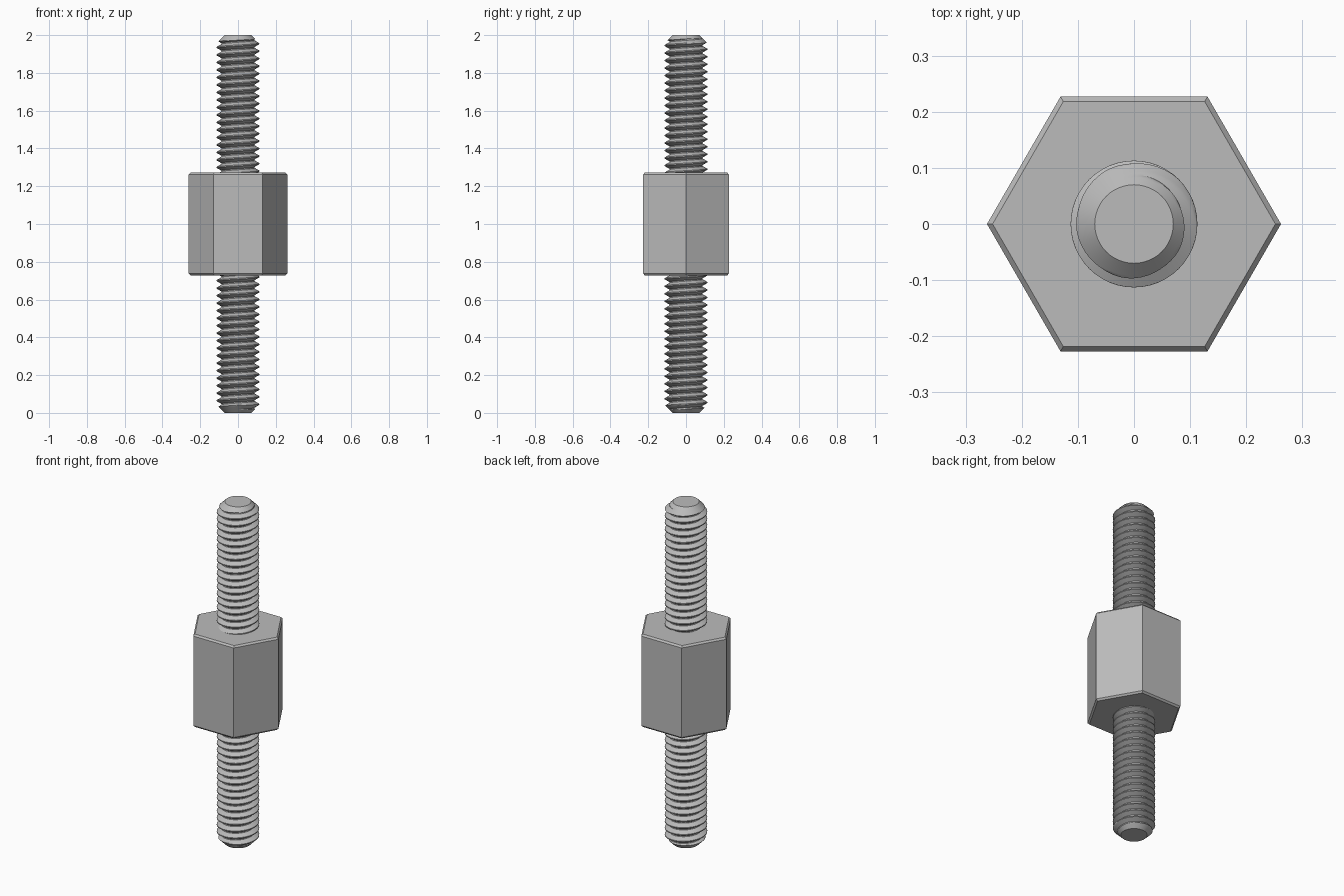
import bpy, bmesh, math

cube = bpy.data.objects.get("Cube")
if cube:
    bpy.data.objects.remove(cube, do_unlink=True)

steel = bpy.data.materials.new("steel_grey")
steel.use_nodes = True
GREY = (0.5, 0.5, 0.5, 1)
steel.diffuse_color = GREY
steel.node_tree.nodes["Principled BSDF"].inputs["Base Color"].default_value = GREY


def add_object(name, bm):
    bmesh.ops.recalc_face_normals(bm, faces=bm.faces)
    mesh = bpy.data.meshes.new(name)
    bm.to_mesh(mesh)
    bm.free()
    mesh.materials.append(steel)
    obj = bpy.data.objects.new(name, mesh)
    bpy.context.collection.objects.link(obj)
    return obj


# Hexagonal body with chamfered ends
RADIUS, HALF, CHAMFER = 0.262, 0.272, 0.01
bm = bmesh.new()
rings = []
for r, z in ((RADIUS - CHAMFER, -HALF), (RADIUS, CHAMFER - HALF),
             (RADIUS, HALF - CHAMFER), (RADIUS - CHAMFER, HALF)):
    rings.append([bm.verts.new((r * math.cos(a), r * math.sin(a), 1 + z))
                  for a in (math.pi / 3 * i for i in range(6))])
for low, high in zip(rings, rings[1:]):
    for i in range(6):
        k = (i + 1) % 6
        bm.faces.new((low[i], low[k], high[k], high[i]))
bm.faces.new(rings[0])
bm.faces.new(rings[-1])
add_object("hex_body", bm)

# Threaded studs: a helical surface clipped by a cone at the free end
CREST, ROOT, TIP = 0.113, 0.087, 0.07
PITCH, SEGMENTS, SAMPLES = 0.0397, 48, 14
BASE, END = 1.26, 2.0
PHASE = math.radians(75)


def thread_radius(f):
    # Trapezoid: narrow root flat at f = 0, crest flat around f = 0.5
    d = min(f, 1 - f)
    t = min(max((d - 0.06) / 0.37, 0), 1)
    return ROOT + (CREST - ROOT) * t


def threaded_stud(name, flip):
    bm = bmesh.new()
    start = END - 0.017 - 21 * PITCH
    count = 23 * SEGMENTS
    grid = []
    for n in range(count):
        a = PHASE + 2 * math.pi * n / SEGMENTS
        column = []
        for j in range(SAMPLES):
            f = j / SAMPLES
            z = start + PITCH * (n / SEGMENTS + f)
            z = min(max(z, BASE), END)
            r = min(thread_radius(f), TIP + END - z)
            if z == BASE:
                r = ROOT
            # Half a turn about the x axis makes the lower stud
            y = r * math.sin(a)
            column.append(bm.verts.new((r * math.cos(a), -y if flip else y,
                                        2 - z if flip else z)))
        grid.append(column)
    for n in range(count - SEGMENTS - 1):
        for j in range(SAMPLES):
            if j + 1 < SAMPLES:
                c, d = grid[n + 1][j + 1], grid[n][j + 1]
            else:
                c, d = grid[n + 1 + SEGMENTS][0], grid[n + SEGMENTS][0]
            bm.faces.new((grid[n][j], grid[n + 1][j], c, d))
    bmesh.ops.remove_doubles(bm, verts=bm.verts, dist=0.00002)
    loose = [v for v in bm.verts if not v.link_faces]
    bmesh.ops.delete(bm, geom=loose, context='VERTS')
    # Flat caps
    for z in (BASE, END):
        level = 2 - z if flip else z
        rim = [v for v in bm.verts if abs(v.co.z - level) < 1e-5]
        rim.sort(key=lambda v: math.atan2(v.co.y, v.co.x))
        bm.faces.new(rim)
    obj = add_object(name, bm)
    bpy.ops.object.select_all(action='DESELECT')
    obj.select_set(True)
    bpy.context.view_layer.objects.active = obj
    bpy.ops.object.shade_smooth_by_angle(angle=math.radians(25))


threaded_stud("upper_threaded_stud", False)
threaded_stud("lower_threaded_stud", True)
